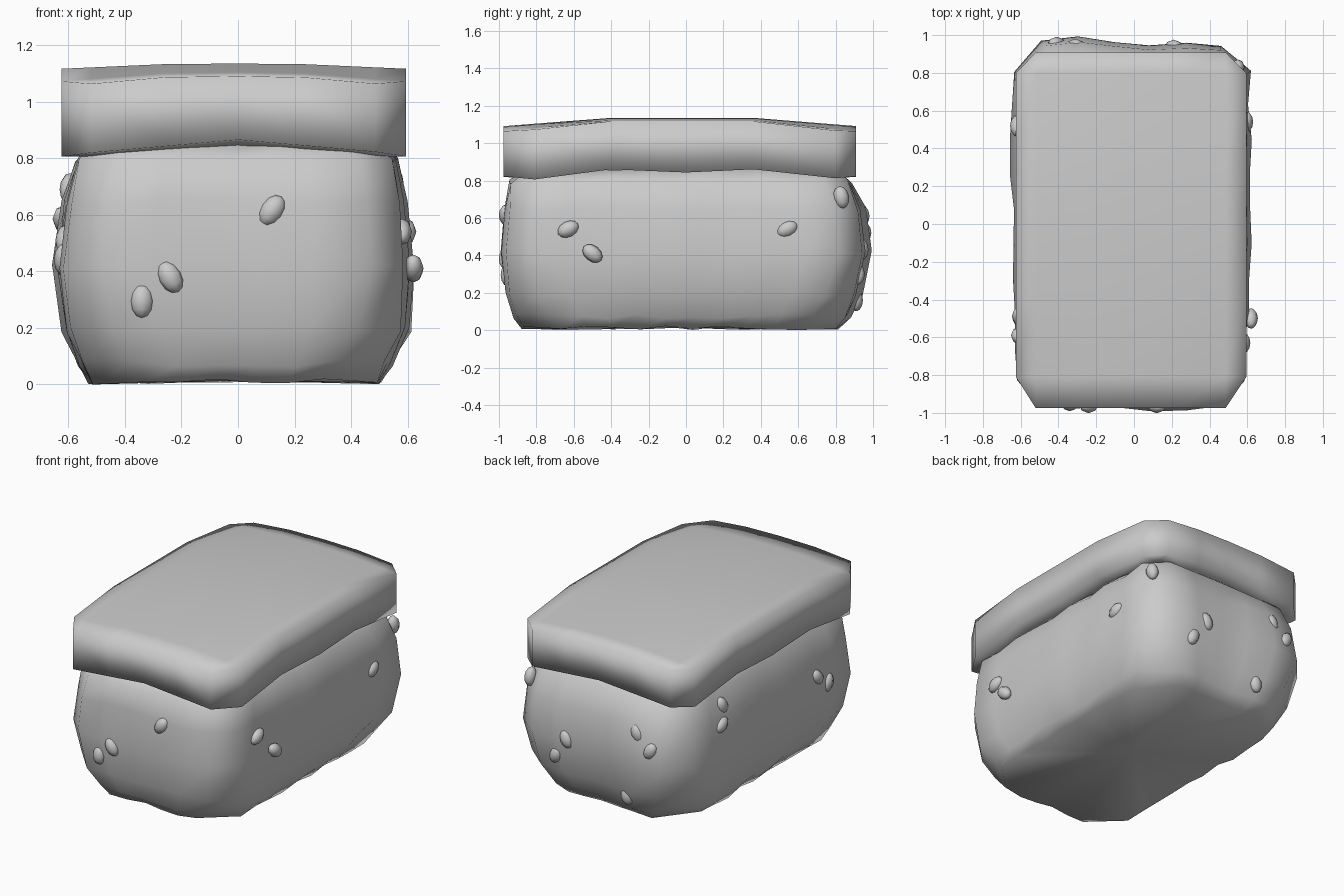
import bpy, bmesh, random
from mathutils import Vector, Euler

if "Cube" in bpy.data.objects:
    bpy.data.objects.remove(bpy.data.objects["Cube"])

random.seed(4)


def finish(bm, name):
    bmesh.ops.recalc_face_normals(bm, faces=bm.faces)
    for f in bm.faces:
        f.smooth = True
    me = bpy.data.meshes.new(name)
    bm.to_mesh(me)
    bm.free()
    ob = bpy.data.objects.new(name, me)
    bpy.context.collection.objects.link(ob)
    return ob


def lerp(a, b, n):
    return [a + (b - a) * i / n for i in range(n + 1)]


def interp(t, pts):
    if t <= pts[0][0]:
        return pts[0][1]
    for (a, va), (b, vb) in zip(pts, pts[1:]):
        if t <= b + 1e-5:
            return va + (vb - va) * (t - a) / (b - a)
    return pts[-1][1]


# Rice block: stacked rings with chamfered corners; each side has its own lumps
RIGHT = [(-0.8, -0.03), (-0.63, -0.035), (-0.5, -0.005), (-0.25, -0.01), (0, 0.015),
         (0.2, -0.01), (0.4, 0.01), (0.55, -0.01), (0.8, 0)]
LEFT = [(-0.8, 0.02), (-0.6, 0), (-0.4, 0.015), (-0.22, -0.01), (0, 0.01),
        (0.25, -0.02), (0.45, -0.015), (0.8, 0.01)]
BACK = [(-0.45, 0.01), (-0.25, 0.04), (0, -0.02), (0.2, 0), (0.46, -0.015)]
FRONT = [(-0.5, 0.015), (-0.35, 0.005), (-0.1, 0.01), (0.22, -0.015), (0.48, 0.025)]


def ring(x0, x1, y0, y1, c, w):
    xs = lerp(x0 + c, x1 - c, 5)
    ys = lerp(y0 + c, y1 - c, 9)
    return ([(x, y0 + w * interp(x, FRONT)) for x in xs] +
            [(x1 + w * interp(y, RIGHT), y) for y in ys] +
            [(x, y1 + w * interp(x, BACK)) for x in reversed(xs)] +
            [(x0 + w * interp(y, LEFT), y) for y in reversed(ys)])


levels = [  # z, x0, x1, y0, y1, chamfer, lump weight
    (0.018, -0.52, 0.50, -0.87, 0.80, 0.20, 0.3),
    (0.08, -0.555, 0.54, -0.91, 0.86, 0.19, 0.6),
    (0.20, -0.605, 0.60, -0.96, 0.91, 0.17, 0.9),
    (0.42, -0.64, 0.615, -0.983, 0.96, 0.15, 1),
    (0.65, -0.61, 0.595, -0.965, 0.935, 0.14, 0.9),
    (0.80, -0.565, 0.56, -0.94, 0.87, 0.13, 0.4),
    (0.87, -0.50, 0.47, -0.84, 0.78, 0.10, 0),
]
bm = bmesh.new()
rings = []
for z, *dims in levels:
    rings.append([bm.verts.new((x + random.uniform(-0.005, 0.005),
                                y + random.uniform(-0.005, 0.005),
                                z + random.uniform(-0.012, 0.012)))
                  for x, y in ring(*dims)])
n = len(rings[0])
for a, b in zip(rings, rings[1:]):
    for i in range(n):
        k = (i + 1) % n
        bm.faces.new((a[i], a[k], b[k], b[i]))
for r, z in ((rings[0], 0.02), (rings[-1], 0.88)):
    mid = bm.verts.new((0, -0.03, z))
    for i in range(n):
        bm.faces.new((r[i], r[(i + 1) % n], mid))
low = min(v.co.z for v in bm.verts)
for v in bm.verts:
    v.co.z -= low
finish(bm, "rice_block")


# Topping slab: grid with cut corners, thickened with an arched underside
def bottom_z(x, y):
    side = interp(y, [(-0.98, 0.82), (-0.8, 0.805), (-0.4, 0.86), (0, 0.843),
                      (0.36, 0.86), (0.8, 0.812), (0.91, 0.82)])
    return side + max(0, abs(y) - 0.4) * 0.08 * max(0, 1 - abs(x) / 0.52)


def top_z(x, y):
    drop = max(0, abs(y + 0.03) - 0.39)
    return 1.135 - drop * 0.08 - max(0, abs(x + 0.015) - 0.2) * (0.045 + 0.08 * drop)


xs = [-0.625, -0.52, -0.26, 0, 0.24, 0.485, 0.595]
ys = [-0.975, -0.81, -0.4, 0, 0.36, 0.8, 0.908]
bm = bmesh.new()
grid = {}
for i, x in enumerate(xs):
    for j, y in enumerate(ys):
        if not (i in (0, len(xs) - 1) and j in (0, len(ys) - 1)):
            grid[i, j] = bm.verts.new((x, y, top_z(x, y)))
for i in range(len(xs) - 1):
    for j in range(len(ys) - 1):
        keys = [(i, j), (i + 1, j), (i + 1, j + 1), (i, j + 1)]
        bm.faces.new([grid[k] for k in keys if k in grid])
geo = bmesh.ops.extrude_face_region(bm, geom=bm.faces[:], use_keep_orig=True)["geom"]
for v in geo:
    if isinstance(v, bmesh.types.BMVert):
        v.co.z = bottom_z(v.co.x, v.co.y)
finish(bm, "topping_slab")

# Loose grains: position, tilt, on which side ("x" or "y" facing)
grains = [
    (0.12, -0.965, 0.615, 0.6, "y"), (-0.24, -0.965, 0.38, -0.5, "y"),
    (-0.34, -0.955, 0.295, 0.0, "y"), (0.21, 0.94, 0.43, 0.4, "y"),
    (0.30, 0.92, 0.30, -0.4, "y"), (-0.31, 0.945, 0.61, 0.4, "y"),
    (-0.41, 0.955, 0.52, -0.5, "y"), (-0.21, 0.91, 0.16, 0.2, "y"),
    (0.55, 0.83, 0.71, 0.2, "x"), (0.58, -0.63, 0.54, -1.1, "x"),
    (0.62, -0.50, 0.41, 0.9, "x"), (0.595, 0.54, 0.54, -1.1, "x"),
    (-0.595, 0.48, 0.69, -0.4, "x"), (-0.62, 0.52, 0.585, 1.1, "x"),
    (-0.61, -0.49, 0.51, -0.7, "x"), (-0.615, -0.59, 0.44, 0.3, "x"),
]
bm = bmesh.new()
for x, y, z, tilt, side in grains:
    vs = bmesh.ops.create_uvsphere(bm, u_segments=8, v_segments=6, radius=1)["verts"]
    rot = Euler((0, tilt, 0) if side == "y" else (tilt, 0, 0)).to_matrix()
    rx, ry = (0.042, 0.036) if side == "y" else (0.036, 0.042)
    for v in vs:
        v.co = rot @ Vector((v.co.x * rx, v.co.y * ry, v.co.z * 0.06)) + Vector((x, y, z))
finish(bm, "loose_grains")
